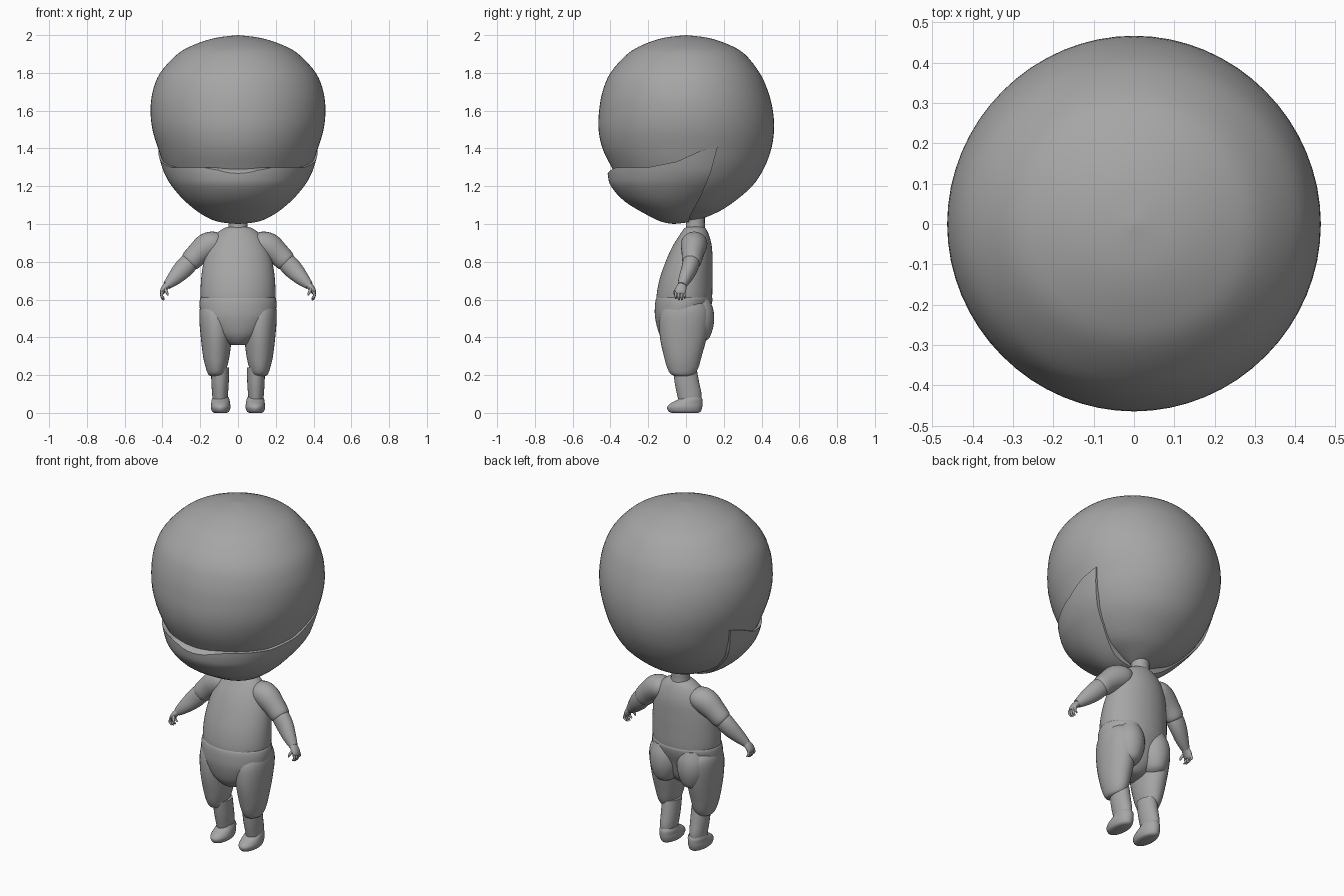
import bpy, bmesh, math
from mathutils import Vector

cube = bpy.data.objects.get("Cube")
if cube:
    bpy.data.objects.remove(cube)

clay = bpy.data.materials.new("clay_grey")
clay.use_nodes = True
clay.diffuse_color = (0.38, 0.38, 0.38, 1)
clay.node_tree.nodes["Principled BSDF"].inputs["Base Color"].default_value = (0.38, 0.38, 0.38, 1)


def finish(name, bm, angle=40):
    """Turn a bmesh into a smooth shaded object."""
    bmesh.ops.recalc_face_normals(bm, faces=bm.faces)
    mesh = bpy.data.meshes.new(name)
    bm.to_mesh(mesh)
    bm.free()
    mesh.materials.append(clay)
    obj = bpy.data.objects.new(name, mesh)
    bpy.context.collection.objects.link(obj)
    smooth(obj, angle)
    return obj


def smooth(obj, angle=40):
    bpy.ops.object.select_all(action="DESELECT")
    obj.select_set(True)
    bpy.context.view_layer.objects.active = obj
    bpy.ops.object.shade_smooth_by_angle(angle=math.radians(angle))


def spline(keys, steps):
    """Catmull-Rom interpolation of equal length tuples."""
    keys = [Vector(k) for k in keys]
    out = []
    for i in range(len(keys) - 1):
        a, b = keys[max(i - 1, 0)], keys[i]
        c, d = keys[i + 1], keys[min(i + 2, len(keys) - 1)]
        for j in range(steps):
            t = j / steps
            out.append(0.5 * (2 * b + (c - a) * t + (2 * a - 5 * b + 4 * c - d) * t ** 2
                              + (3 * b - a - 3 * c + d) * t ** 3))
    return out + [keys[-1]]


def loft(name, keys, sides=32, steps=4, upright=False):
    """Skin elliptical rings given as x, y, z, radius across, radius in depth."""
    rings = spline(keys, steps)
    centres = [Vector(r[:3]) for r in rings]
    bm = bmesh.new()
    loops = []
    for i, r in enumerate(rings):
        u, v = Vector((1, 0, 0)), Vector((0, 1, 0))
        if not upright:
            along = (centres[min(i + 1, len(rings) - 1)] - centres[max(i - 1, 0)]).normalized()
            u = along.cross(v).normalized()
            v = u.cross(along)
        loops.append([bm.verts.new(centres[i] + u * max(r[3], 0.001) * math.cos(a)
                                   + v * max(r[4], 0.001) * math.sin(a))
                      for a in (math.tau * k / sides for k in range(sides))])
    for lo, hi in zip(loops, loops[1:]):
        for k in range(sides):
            n = (k + 1) % sides
            bm.faces.new((lo[k], lo[n], hi[n], hi[k]))
    bm.faces.new(loops[0])
    bm.faces.new(loops[-1])
    return finish(name, bm)


def stack(name, rows, x=0, sides=48):
    """Upright form from rows of height, half width, front y, back y."""
    return loft(name, [(x, (f + b) / 2, z, w, (b - f) / 2) for z, w, f, b in rows],
                sides, upright=True)


# Head
stack("skull", [
    (1.02, .04, .01, .06), (1.05, .11, -.06, .14), (1.1, .22, -.18, .23), (1.2, .325, -.33, .35),
    (1.3, .385, -.393, .415), (1.4, .423, -.442, .452), (1.5, .453, -.463, .466),
    (1.6, .463, -.46, .46), (1.7, .452, -.442, .435), (1.8, .412, -.4, .39),
    (1.9, .32, -.31, .31), (1.95, .23, -.225, .225), (1.985, .12, -.12, .12), (2, 0, 0, 0)], sides=64)

# Jaw: a slightly wider bowl trimmed to its side outline
jaw = stack("jaw", [
    (1, 0, -.065, -.065), (1.012, .105, -.13, .02), (1.05, .19, -.21, .11), (1.12, .28, -.325, .22),
    (1.2, .35, -.397, .34), (1.26, .386, -.414, .405), (1.32, .408, -.416, .43),
    (1.4, .43, -.43, .455), (1.48, .452, -.45, .47)], sides=64)
outline = [(-.6, 1.2), (-.42, 1.262), (-.4, 1.285), (-.37, 1.3), (-.2, 1.3), (-.05, 1.33),
           (.06, 1.38), (.17, 1.42), (.13, 1.27), (.08, 1.15), (.02, 1.04), (0, .9), (-.6, .9)]
bm = bmesh.new()
face = bm.faces.new([bm.verts.new((-.6, y, z)) for y, z in outline])
side = bmesh.ops.extrude_face_region(bm, geom=[face])["geom"]
bmesh.ops.translate(bm, vec=(1.2, 0, 0), verts=[g for g in side if isinstance(g, bmesh.types.BMVert)])
cutter = finish("jaw_cutter", bm)
cutter.hide_render = True
trim = jaw.modifiers.new("trim", "BOOLEAN")
trim.operation = "INTERSECT"
trim.solver = "EXACT"
trim.object = cutter
bpy.context.view_layer.objects.active = jaw
bpy.ops.object.modifier_apply(modifier="trim")
bpy.data.objects.remove(cutter)
smooth(jaw, 30)

# Neck and trunk
stack("neck", [(.94, .06, -.01, .11), (.99, .05, 0, .1), (1.06, .05, 0, .1)], sides=24)
stack("torso", [
    (.55, .17, -.14, .12), (.6, .196, -.157, .137), (.7, .196, -.142, .14), (.8, .182, -.108, .14),
    (.88, .157, -.072, .137), (.94, .122, -.035, .122), (.975, .08, -.01, .105), (.987, .045, .01, .09)])
stack("pelvis", [
    (.36, .045, -.085, .02), (.375, .075, -.11, .05), (.42, .135, -.142, .085), (.5, .19, -.163, .11),
    (.56, .203, -.165, .132), (.6, .202, -.16, .14), (.615, .195, -.15, .135)])

for prefix, s in (("left_", 1), ("right_", -1)):
    # Legs
    stack(prefix + "buttock", [
        (.375, .03, .02, .09), (.4, .06, -.02, .125), (.47, .085, -.04, .147),
        (.54, .085, -.04, .146), (.6, .06, -.02, .125)], x=s * .088, sides=32)
    stack(prefix + "thigh", [
        (.195, .03, -.05, .02), (.205, .043, -.08, .045), (.24, .056, -.1, .066), (.3, .07, -.117, .083),
        (.4, .082, -.138, .11), (.5, .09, -.14, .125), (.56, .085, -.12, .115),
        (.6, .06, -.08, .08)], x=s * .115, sides=32)
    stack(prefix + "shin", [
        (.05, .038, -.035, .078), (.1, .042, -.048, .082), (.16, .046, -.06, .07),
        (.24, .048, -.07, .055)], x=s * .095, sides=24)
    stack(prefix + "foot", [
        (0, .033, -.075, .065), (.008, .045, -.092, .078), (.03, .052, -.1, .086),
        (.05, .05, -.082, .088), (.07, .047, -.045, .087), (.085, .042, -.03, .08)],
        x=s * .092, sides=32)

    # Arms
    def limb(name, keys, sides=24):
        loft(prefix + name, [(s * k[0],) + k[1:] for k in keys], sides)

    limb("upper_arm", [
        (.08, .045, .91, .04, .05), (.12, .045, .9, .063, .068), (.165, .04, .88, .071, .068),
        (.215, .035, .84, .061, .058), (.255, .03, .8, .054, .05), (.265, .028, .79, .035, .035)])
    limb("forearm", [
        (.225, .032, .83, .035, .035), (.255, .028, .8, .05, .045), (.295, .016, .757, .05, .042),
        (.34, -.006, .71, .038, .034), (.377, -.022, .674, .023, .023)])
    limb("palm", [
        (.37, -.02, .68, .018, .022), (.388, -.026, .662, .017, .028), (.4, -.03, .642, .014, .03),
        (.403, -.032, .63, .009, .024)], 16)
    for i, finger in enumerate(("index", "middle", "ring", "little")):
        y, tip = -.054 + i * .016, (.604, .597, .598, .606)[i]
        limb(finger + "_finger", [
            (.4, y, .64, .007, .007), (.405, y, .622, .007, .007),
            (.399, y, tip + .008, .006, .006), (.39, y, tip, .003, .003)], 10)
    limb("thumb", [
        (.388, -.045, .66, .008, .008), (.378, -.058, .64, .008, .008),
        (.37, -.06, .622, .004, .004)], 10)
